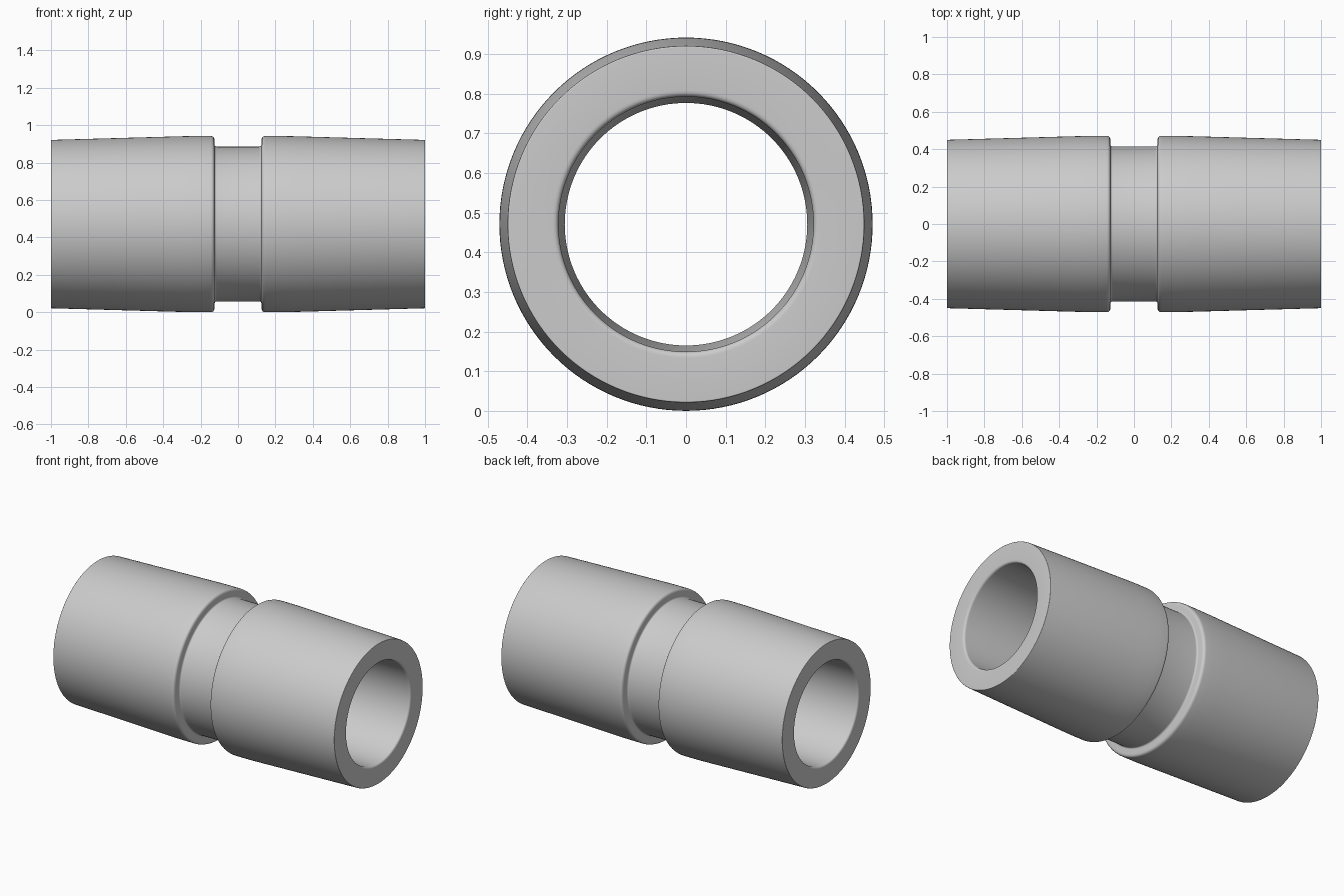
import bpy
import bmesh
import math
from mathutils import Matrix, Vector

cube = bpy.data.objects.get("Cube")
if cube:
    bpy.data.objects.remove(cube, do_unlink=True)

RADIUS = 0.471
SEGMENTS = 128

grey = bpy.data.materials.new("satin_grey")
grey.use_nodes = True
colour = (0.6, 0.6, 0.6, 1)
grey.diffuse_color = colour
grey.node_tree.nodes["Principled BSDF"].inputs["Base Color"].default_value = colour


def rounded(points, steps=6):
    """Round each (x, radius, fillet) corner of an open profile."""
    out = []
    for i, (x, r, fillet) in enumerate(points):
        p = Vector((x, r))
        if fillet == 0 or i in (0, len(points) - 1):
            out.append(p)
            continue
        a = p + (Vector(points[i - 1][:2]) - p).normalized() * fillet
        b = p + (Vector(points[i + 1][:2]) - p).normalized() * fillet
        for k in range(steps + 1):
            t = k / steps
            out.append(a * (1 - t) ** 2 + p * 2 * t * (1 - t) + b * t * t)
    return out


# Half profile, from the middle of the groove round to the middle of the bore
half = rounded([
    (0, 0.414, 0),
    (0.125, 0.414, 0.012),
    (0.127, RADIUS, 0.02),
    (0.25, RADIUS, 0.05),
    (1, 0.45, 0.004),
    (1, 0.322, 0.016),
    (0, 0.306, 0),
])
mirrored = [Vector((-p.x, p.y)) for p in reversed(half[1:-1])]
profile = half + mirrored

# Revolve the closed profile about the x axis
bm = bmesh.new()
rings = []
for s in range(SEGMENTS):
    turn = Matrix.Rotation(2 * math.pi * s / SEGMENTS, 3, 'X')
    rings.append([bm.verts.new(turn @ Vector((p.x, 0, p.y))) for p in profile])
# The mirrored half of the bore joins the groove through the far end
count = len(profile)
for s in range(SEGMENTS):
    a, b = rings[s], rings[(s + 1) % SEGMENTS]
    for i in range(count):
        j = (i + 1) % count
        bm.faces.new((a[i], a[j], b[j], b[i]))
bmesh.ops.recalc_face_normals(bm, faces=bm.faces[:])
bmesh.ops.translate(bm, verts=bm.verts[:], vec=(0, 0, RADIUS))

mesh = bpy.data.meshes.new("sleeve_coupling")
bm.to_mesh(mesh)
bm.free()
mesh.materials.append(grey)
sleeve = bpy.data.objects.new("sleeve_coupling", mesh)
bpy.context.collection.objects.link(sleeve)

# Smooth shading with sharp rims
bpy.ops.object.select_all(action='DESELECT')
sleeve.select_set(True)
bpy.context.view_layer.objects.active = sleeve
bpy.ops.object.shade_smooth_by_angle(angle=math.radians(30))
